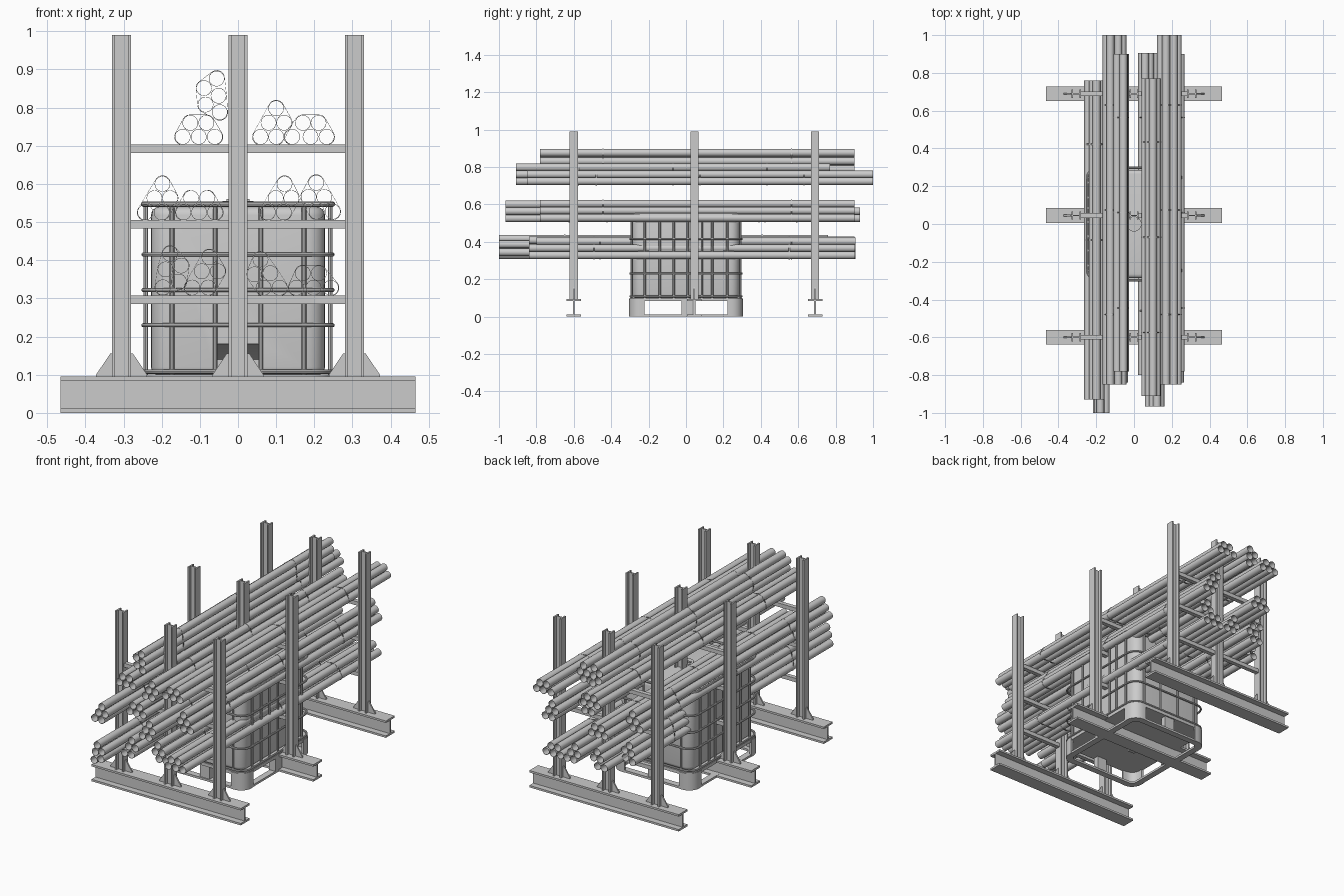
import bpy, bmesh
from math import cos, sin, pi, radians

if "Cube" in bpy.data.objects:
    bpy.data.objects.remove(bpy.data.objects["Cube"])


def finish(name, bm, smooth=False):
    bmesh.ops.recalc_face_normals(bm, faces=bm.faces)
    me = bpy.data.meshes.new(name)
    bm.to_mesh(me)
    bm.free()
    ob = bpy.data.objects.new(name, me)
    bpy.context.collection.objects.link(ob)
    if smooth:
        smooth_shade(ob)
    return ob


def smooth_shade(ob):
    bpy.ops.object.select_all(action='DESELECT')
    ob.select_set(True)
    bpy.context.view_layer.objects.active = ob
    bpy.ops.object.shade_smooth_by_angle(angle=radians(35))


def put(u, v, t, axis):
    return {'x': (t, u, v), 'y': (u, t, v), 'z': (u, v, t)}[axis]


def prism(bm, pts, axis, a, b, inner=None):
    """Extrude a profile along an axis; with an inner profile it becomes a tube."""
    n = len(pts)
    rings = [[bm.verts.new(put(u, v, t, axis)) for u, v in p]
             for p in ([pts] if inner is None else [pts, inner]) for t in (a, b)]
    quads = [(0, 1)] if inner is None else [(0, 1), (1, 3), (3, 2), (2, 0)]
    for p, q in quads:
        for i in range(n):
            j = (i + 1) % n
            bm.faces.new((rings[p][i], rings[p][j], rings[q][j], rings[q][i]))
    if inner is None:
        bm.faces.new(rings[0])
        bm.faces.new(rings[1])


def box(bm, x0, x1, y0, y1, z0, z1):
    prism(bm, [(x0, y0), (x1, y0), (x1, y1), (x0, y1)], 'z', z0, z1)


def i_profile(cu, cv, w, h, tf, tw):
    """I section: flanges of width w along u, stacked to height h along v."""
    half = [(w / 2, -h / 2), (w / 2, -h / 2 + tf), (tw / 2, -h / 2 + tf),
            (tw / 2, h / 2 - tf), (w / 2, h / 2 - tf), (w / 2, h / 2)]
    return [(cu + u, cv + v) for u, v in half] + [(cu - u, cv + v) for u, v in reversed(half)]


def circle(cu, cv, r, n=24):
    return [(cu + r * cos(2 * pi * i / n), cv + r * sin(2 * pi * i / n)) for i in range(n)]


def round_rect(hx, hy, r, n=6):
    return [(sx * (hx - r) + r * cos(a0 + i * pi / 2 / n), sy * (hy - r) + r * sin(a0 + i * pi / 2 / n))
            for sx, sy, a0 in ((1, 1, 0), (-1, 1, pi / 2), (-1, -1, pi), (1, -1, 1.5 * pi))
            for i in range(n + 1)]


def hull(points):
    pts = sorted(set(points))

    def chain(seq):
        out = []
        for p in seq:
            while len(out) > 1 and ((out[-1][0] - out[-2][0]) * (p[1] - out[-2][1])
                                    - (out[-1][1] - out[-2][1]) * (p[0] - out[-2][0])) <= 0:
                out.pop()
            out.append(p)
        return out[:-1]
    return chain(pts) + chain(pts[::-1])


# Rack frames: base beam, three posts with gussets, shelf arms
SHELVES = (0.307, 0.505, 0.703)
for k, y in enumerate((-0.6, 0.045, 0.69)):
    bm = bmesh.new()
    prism(bm, i_profile(y, 0.0475, 0.078, 0.095, 0.011, 0.009), 'x', -0.465, 0.465)
    finish(f"base_beam_{k}", bm)
    posts, plates, arms = bmesh.new(), bmesh.new(), bmesh.new()
    for px in (-0.305, 0, 0.305):
        section = [(px + v, y + u) for u, v in i_profile(0, 0, 0.044, 0.05, 0.008, 0.007)]
        prism(posts, section, 'z', 0.095, 0.99)
        for s in (-1, 1):
            tri = [(px + s * d, z) for d, z in
                   ((0.025, 0.095), (0.067, 0.095), (0.067, 0.1), (0.03, 0.155), (0.025, 0.155))]
            prism(plates, tri, 'y', y - 0.004, y + 0.004)
    for z in SHELVES:
        for s in (-1, 1):
            x0, x1 = sorted((s * 0.025, s * 0.28))
            box(arms, x0, x1, y - 0.012, y + 0.012, z - 0.022, z)
    finish(f"posts_{k}", posts)
    finish(f"gussets_{k}", plates)
    finish(f"shelf_arms_{k}", arms)

# Pipe bundles: (y start, y end, pipe centres in x and z)
R = 0.0205
BUNDLES = [
    (-0.85, 1.0, [(-.145, .7235), (-.103, .7235), (-.061, .7235), (-.125, .76), (-.083, .76)]),
    (-0.78, 0.9, [(-.048, .788), (-.085, .808), (-.051, .831), (-.089, .851), (-.056, .876)]),
    (-0.91, 0.77, [(.059, .7235), (.1, .7235), (.08, .7605), (.121, .7605), (.1, .798)]),
    (-0.85, 1.0, [(.142, .7235), (.19, .7235), (.232, .7235), (.17, .76), (.211, .76)]),
    (-0.93, 0.76, [(-.198, .6), (-.219, .563), (-.178, .563), (-.243, .5255), (-.2, .5255)]),
    (-0.76, 0.93, [(-.123, .563), (-.081, .563), (-.143, .5255), (-.102, .5255), (-.06, .5255)]),
    (-0.965, 0.73, [(.122, .6), (.099, .563), (.14, .563), (.078, .5255), (.12, .5255)]),
    (-0.78, 0.9, [(.205, .603), (.185, .566), (.226, .566), (.206, .5275), (.248, .5275)]),
    (-1.0, 0.76, [(-.178, .417), (-.149, .386), (-.19, .376), (-.155, .344), (-.197, .329)]),
    (-0.84, 0.9, [(-.075, .408), (-.095, .371), (-.053, .371), (-.12, .3285), (-.078, .3285)]),
    (-0.8, 0.905, [(.059, .402), (.043, .363), (.085, .366), (.067, .328), (.109, .328)]),
    (-0.84, 0.9, [(.17, .366), (.212, .366), (.153, .328), (.198, .328), (.243, .328)]),
]
for k, (y0, y1, centres) in enumerate(BUNDLES):
    bm = bmesh.new()
    for x, z in centres:
        prism(bm, circle(x, z, R), 'y', y0, y1, circle(x, z, R - 0.0012))
    finish(f"pipe_bundle_{k}", bm, True)
    # tie bands hugging the bundle
    gx, gz = sum(c[0] for c in centres) / 5, sum(c[1] for c in centres) / 5
    band = hull([p for x, z in centres for p in circle(x, z, R + 0.0003)])
    outer = [(gx + (x - gx) * 1.02, gz + (z - gz) * 1.02) for x, z in band]
    bm = bmesh.new()
    for f in (0.2, 0.5, 0.8):
        y = y0 + f * (y1 - y0)
        prism(bm, outer, 'y', y - 0.003, y + 0.003, band)
    finish(f"tie_bands_{k}", bm, True)

# Liquid tank with bevelled rims and a valve recess at the front
bm = bmesh.new()
prism(bm, round_rect(0.228, 0.287, 0.05), 'z', 0.098, 0.54)
tank = finish("tank", bm)
bm = bmesh.new()
prism(bm, [(-0.32, 0.09), (-0.2, 0.09), (-0.2, 0.14), (-0.28, 0.18), (-0.32, 0.18)], 'x', -0.065, 0.065)
cutter = finish("recess_cutter", bm)
cutter.hide_render = True
cutter.hide_set(True)
bev = tank.modifiers.new("rim", 'BEVEL')
bev.width, bev.segments, bev.limit_method, bev.angle_limit = 0.022, 4, 'ANGLE', radians(60)
cut = tank.modifiers.new("recess", 'BOOLEAN')
cut.operation, cut.object = 'DIFFERENCE', cutter
bpy.context.view_layer.objects.active = tank
for m in ("rim", "recess"):
    bpy.ops.object.modifier_apply(modifier=m)
bpy.data.objects.remove(cutter)
smooth_shade(tank)

bm = bmesh.new()
prism(bm, circle(0, 0, 0.04), 'z', 0.535, 0.555)
box(bm, -0.03, 0.03, -0.006, 0.006, 0.555, 0.56)
finish("tank_cap", bm, True)
bm = bmesh.new()
prism(bm, circle(0, 0.128, 0.018), 'y', -0.28, -0.2)
box(bm, -0.03, 0.03, -0.265, -0.255, 0.146, 0.152)
finish("drain_valve", bm, True)

# Cage: round hoops and upright bars
CX, CY = 0.248, 0.298


def hoop(name, z, r, hx=CX, hy=CY):
    bm = bmesh.new()
    sides = circle(0, 0, r, 8)
    rings = []
    for d, dz in sides:
        rings.append([bm.verts.new((x, y, z + dz)) for x, y in round_rect(hx + d, hy + d, 0.06 + d)])
    n = len(rings[0])
    for a in range(8):
        p, q = rings[a], rings[(a + 1) % 8]
        for i in range(n):
            j = (i + 1) % n
            bm.faces.new((p[i], p[j], q[j], q[i]))
    finish(name, bm, True)


for k, z in enumerate((0.108, 0.23, 0.322, 0.415, 0.547)):
    hoop(f"cage_hoop_{k}", z, 0.007 if z > 0.5 else 0.0055)
bm = bmesh.new()
for s in (-1, 1):
    for x in (-0.173, -0.06, 0.06, 0.173):
        prism(bm, circle(x, s * (CY - 0.006), 0.006, 8), 'z', 0.095, 0.55)
    for y in (-0.22, -0.14, -0.065, 0.01, 0.085, 0.14, 0.22):
        prism(bm, circle(s * (CX - 0.006), y, 0.006, 8), 'z', 0.095, 0.55)
finish("cage_uprights", bm, True)

# Pallet: deck, ground frame, rounded corner feet, middle feet
bm = bmesh.new()
prism(bm, round_rect(0.25, 0.302, 0.06), 'z', 0.082, 0.1)
finish("pallet_deck", bm, True)
bm = bmesh.new()
prism(bm, round_rect(0.25, 0.302, 0.06), 'z', 0, 0.012, round_rect(0.215, 0.267, 0.03))
finish("pallet_ground_frame", bm, True)
bm = bmesh.new()
for sx in (-1, 1):
    for sy in (-1, 1):
        def arc(r):
            return [(0.19 + r * cos(i * pi / 12), 0.242 + r * sin(i * pi / 12)) for i in range(7)]
        foot = [(0.252, 0.222)] + arc(0.062) + [(0.17, 0.304), (0.17, 0.294)] + arc(0.05)[::-1] + [(0.24, 0.222)]
        prism(bm, [(sx * x, sy * y) for x, y in foot], 'z', 0, 0.095)
finish("pallet_corner_feet", bm, True)
bm = bmesh.new()
for x in (-0.23, 0, 0.23):
    box(bm, x - 0.02, x + 0.02, -0.025, 0.035, 0.01, 0.085)
for y in (-0.28, 0.28):
    box(bm, -0.03, 0.03, y - 0.015, y + 0.015, 0.01, 0.085)
finish("pallet_middle_feet", bm)
